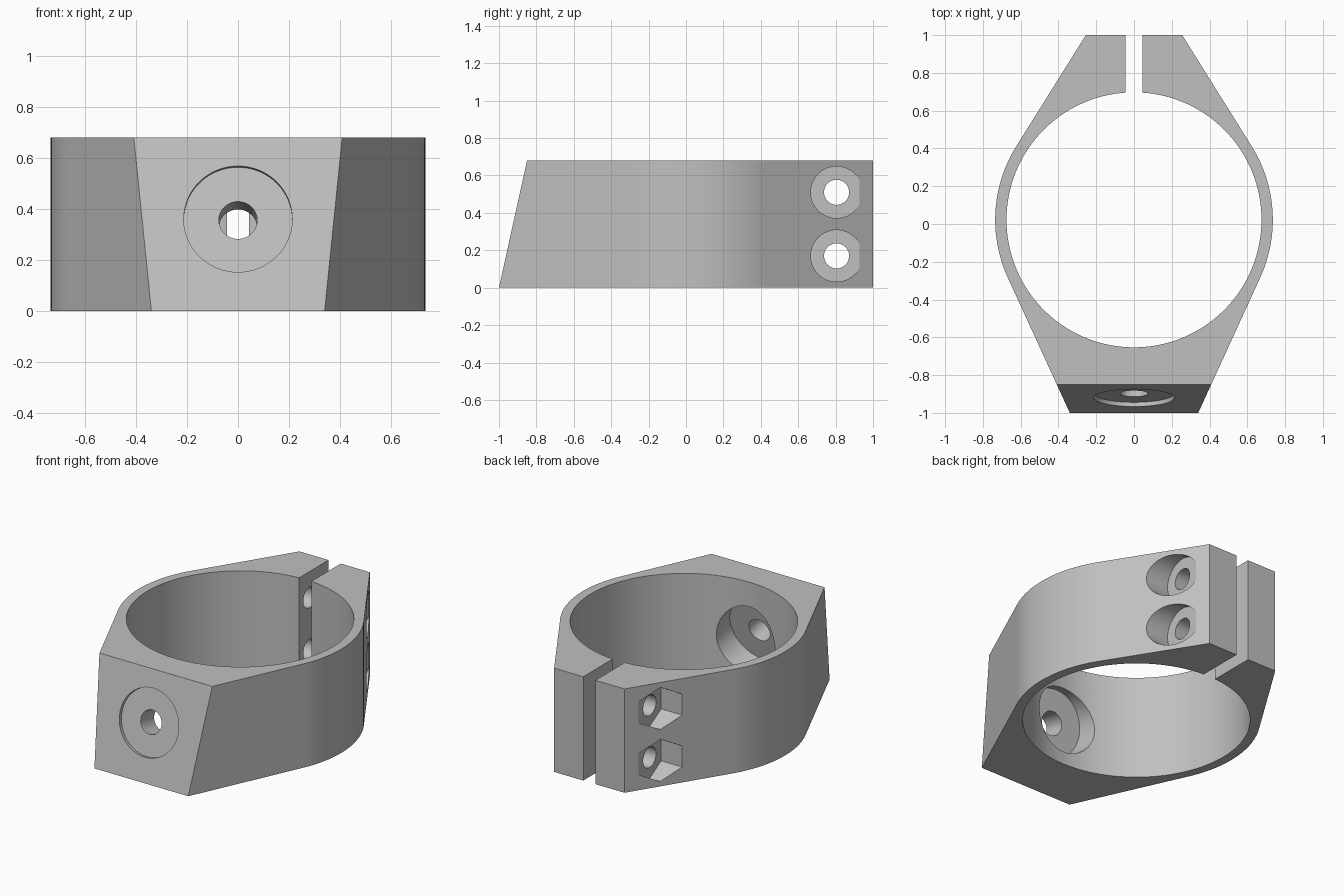
import bpy, bmesh
from math import sin, cos, pi, atan2, acos, hypot
from mathutils import Vector

cube = bpy.data.objects.get("Cube")
if cube:
    bpy.data.objects.remove(cube, do_unlink=True)

HEIGHT = 0.68
CENTRE_Y = 0.022
OUTER_R, BORE_R = 0.735, 0.675
LEAN = 0.15            # how far the front pad leans back at the top

grey = bpy.data.materials.new("plain grey")
grey.use_nodes = True
colour = (0.53, 0.53, 0.53, 1)
grey.diffuse_color = colour
grey.node_tree.nodes["Principled BSDF"].inputs["Base Color"].default_value = colour


def loft(name, low, high):
    """Closed solid between two matching loops of points."""
    bm = bmesh.new()
    a = [bm.verts.new(p) for p in low]
    b = [bm.verts.new(p) for p in high]
    n = len(a)
    bm.faces.new(a[::-1])
    bm.faces.new(b)
    for i in range(n):
        j = (i + 1) % n
        bm.faces.new((a[i], a[j], b[j], b[i]))
    bmesh.ops.recalc_face_normals(bm, faces=bm.faces)
    mesh = bpy.data.meshes.new(name)
    bm.to_mesh(mesh)
    bm.free()
    mesh.materials.append(grey)
    obj = bpy.data.objects.new(name, mesh)
    bpy.context.collection.objects.link(obj)
    return obj


def rod(name, start, end, radius, sides=64):
    """Prism between two points, with one corner pointing up."""
    start, end = Vector(start), Vector(end)
    axis = (end - start).normalized()
    hint = Vector((0, 1, 0)) if abs(axis.z) > 0.9 else Vector((0, 0, 1))
    u = (hint - axis * hint.dot(axis)).normalized()
    v = axis.cross(u)
    ring = [(u * cos(2 * pi * k / sides) + v * sin(2 * pi * k / sides)) * radius
            for k in range(sides)]
    return loft(name, [start + p for p in ring], [end + p for p in ring])


def tangent_angle(x, y, side):
    """Angle on the outer circle where a line from (x, y) touches it."""
    dy = y - CENTRE_Y
    return atan2(dy, x) + side * acos(OUTER_R / hypot(x, dy))


# Clamp outline: front pad, tangent sides, round middle, rear ears
front, rear = (0.34, -1.0), (0.255, 1.0)
a0, a1 = tangent_angle(*front, 1), tangent_angle(*rear, -1)
STEPS = 24
arc = []
for i in range(STEPS + 1):
    t = a0 + (a1 - a0) * i / STEPS
    arc.append((OUTER_R * cos(t), CENTRE_Y + OUTER_R * sin(t)))
slope = (arc[0][0] - front[0]) / (arc[0][1] - front[1])
front_top = (front[0] + slope * LEAN, front[1] + LEAN)


def outline(corner, z):
    half = [corner] + arc + [rear]
    return [(x, y, z) for x, y in half] + [(-x, y, z) for x, y in reversed(half)]


clamp = loft("clamp_ring", outline(front, 0), outline(front_top, HEIGHT))

# Main bore and rear slit
cutters = [rod("bore_cutter", (0, CENTRE_Y, -0.1), (0, CENTRE_Y, HEIGHT + 0.1), BORE_R, 128)]
slit = [(-0.044, 0.4), (0.044, 0.4), (0.044, 1.1), (-0.044, 1.1)]
cutters.append(loft("slit_cutter", [(x, y, -0.1) for x, y in slit],
                    [(x, y, HEIGHT + 0.1) for x, y in slit]))

# Front pad hole, square to the leaning face, with a recess at each end
inward = Vector((0, HEIGHT, -LEAN)).normalized()
pad = Vector((0, -1 + 0.36 * LEAN / HEIGHT, 0.36))
for name, near, far, radius in (("front_recess", -0.1, 0.023, 0.213),
                                ("front_hole", -0.1, 0.4, 0.075),
                                ("inner_recess", 0.165, 0.5, 0.213)):
    cutters.append(rod(name + "_cutter", pad + inward * near, pad + inward * far, radius))

# Clamp bolts: through hole, round head pocket and hexagonal nut pocket
for z in (0.17, 0.51):
    y = 0.805
    cutters.append(rod("bolt_hole_cutter", (-0.8, y, z), (0.8, y, z), 0.067, 48))
    cutters.append(rod("head_pocket_cutter", (0.3, y, z), (0.8, y, z), 0.138, 64))
    cutters.append(rod("nut_pocket_cutter", (-0.3, y, z), (-0.8, y, z), 0.138, 6))

# Cut everything out of the clamp
bpy.ops.object.select_all(action='DESELECT')
bpy.context.view_layer.objects.active = clamp
clamp.select_set(True)
for cutter in cutters:
    cutter.hide_render = True
    mod = clamp.modifiers.new("cut", 'BOOLEAN')
    mod.operation = 'DIFFERENCE'
    mod.solver = 'EXACT'
    mod.object = cutter
    bpy.ops.object.modifier_apply(modifier=mod.name)
    bpy.data.objects.remove(cutter, do_unlink=True)

# Smooth curved walls, crisp edges
bpy.ops.object.shade_smooth_by_angle(angle=pi / 9)
weighted = clamp.modifiers.new("even_shading", 'WEIGHTED_NORMAL')
weighted.keep_sharp = True
